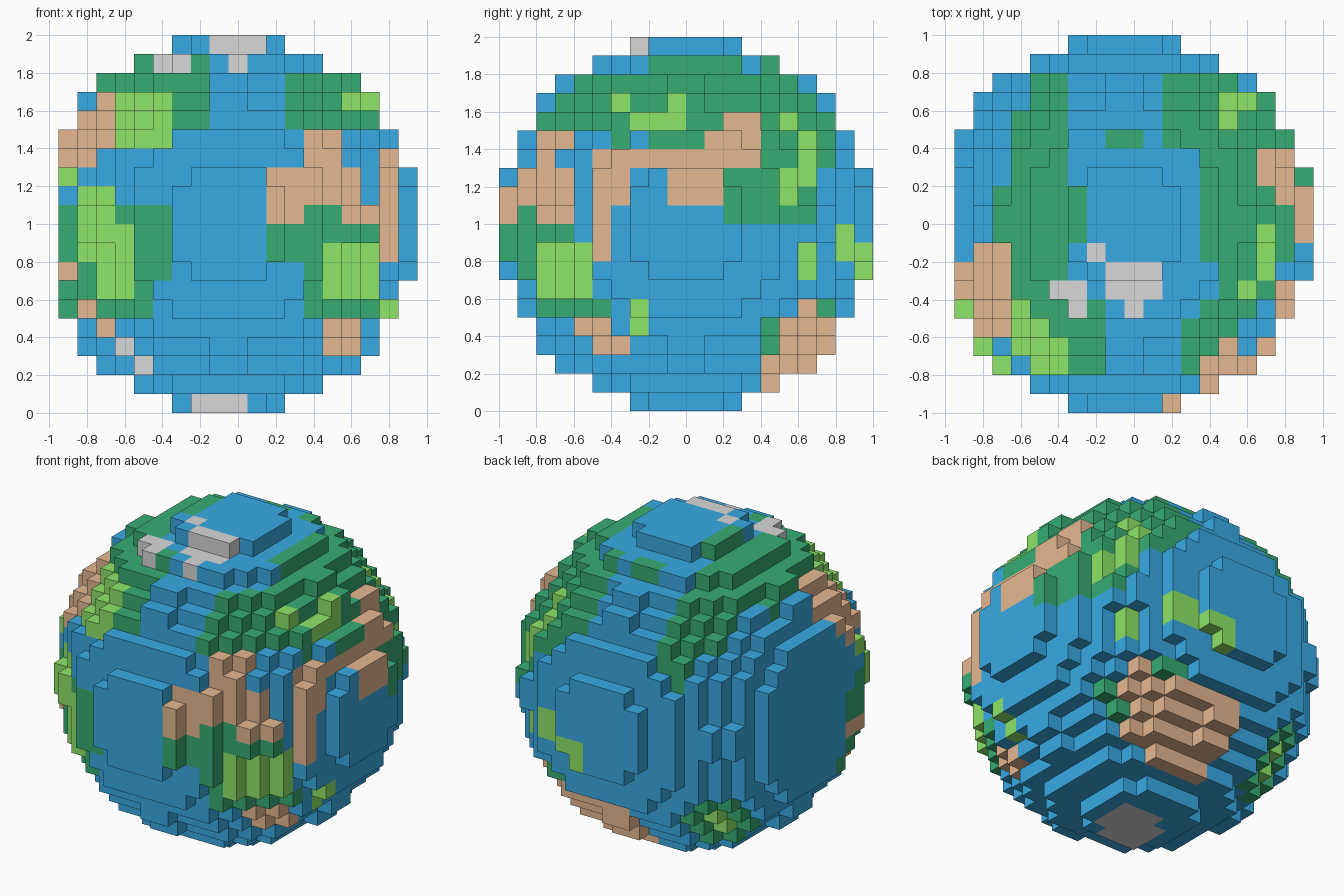
import bpy, bmesh

if "Cube" in bpy.data.objects:
    bpy.data.objects.remove(bpy.data.objects["Cube"])

S = 0.1                      # cube size
NX, NY, NZ = 19, 20, 20      # grid; the ball is one layer short on its left side


def linear(c):
    return tuple(((v / 255 + 0.055) / 1.055) ** 2.4 for v in c) + (1.0,)


PARTS = {                    # object: (material, sRGB)
    'ocean': ("ocean blue", (56, 171, 228)),
    'forest': ("forest green", (55, 172, 115)),
    'grassland': ("light green", (142, 229, 104)),
    'desert': ("sand tan", (229, 184, 145)),
    'ice': ("ice grey", (216, 216, 216)),
}

# Land patches per view: first and last column, first and last row.
# Later terrains cover earlier ones.
FRONT = {
    'forest': [(2, 7, 15, 18), (12, 16, 15, 17), (0, 5, 7, 10), (0, 4, 5, 6),
               (11, 16, 8, 9), (13, 16, 5, 7), (13, 14, 10, 10)],
    'grassland': [(3, 5, 14, 16), (1, 2, 8, 11), (2, 3, 6, 9), (14, 16, 6, 8),
                  (15, 16, 16, 16), (0, 0, 12, 12), (17, 17, 5, 5)],
    'desert': [(0, 1, 13, 15), (2, 2, 14, 16), (0, 0, 7, 7), (11, 15, 11, 12),
               (11, 12, 10, 10), (15, 17, 10, 10), (17, 17, 8, 13),
               (13, 14, 13, 14), (14, 15, 3, 4)],
    'ice': [(8, 10, 19, 19), (5, 6, 18, 18), (9, 9, 18, 18)],
}
RIGHT = {
    'forest': [(12, 16, 10, 12), (4, 17, 13, 14), (14, 14, 3, 4), (17, 17, 5, 5)],
    'grassland': [(16, 16, 12, 14), (15, 15, 11, 12), (18, 18, 8, 9),
                  (19, 19, 7, 8), (16, 16, 7, 8), (7, 7, 4, 5)],
    'desert': [(4, 13, 13, 13), (11, 13, 14, 14), (5, 6, 11, 12), (9, 11, 11, 12),
               (15, 17, 3, 4), (14, 16, 1, 2), (16, 16, 5, 5)],
}
TOP = {
    'forest': [(3, 5, 4, 15), (2, 6, 9, 11), (11, 16, 14, 17), (13, 16, 8, 13),
               (14, 16, 5, 7), (4, 5, 16, 17), (8, 9, 14, 14)],
    'grassland': [(16, 16, 7, 9), (14, 14, 15, 16), (15, 15, 6, 6)],
    'desert': [(1, 2, 5, 8), (16, 16, 12, 13)],
    'ice': [(8, 10, 6, 7), (5, 6, 6, 6), (7, 7, 8, 8)],
}


def patch(view, u, v):
    found = 'ocean'
    for terrain, patches in view.items():
        if any(a <= u <= b and c <= v <= d for a, b, c, d in patches):
            found = terrain
    return found


# Ball of cubes
ball = {(i, j, k) for i in range(NX) for j in range(NY) for k in range(NZ)
        if (i - 8.5) ** 2 + (j - 9.5) ** 2 + (k - 9.5) ** 2 <= 100}


def terrain_of(i, j, k):
    """Take the colour from the view that shows this cube best."""
    if k == 0 and 7 <= i <= 10 and 7 <= j <= 10 and abs(i - j) < 3:
        return 'ice'                                 # ice under the ball
    seen_in_front = not any((i, n, k) in ball for n in range(j))
    if seen_in_front:
        if i + k == 6 and 1 <= i <= 4:               # slanting island chain
            return 'desert' if i < 3 else 'ice'
        return patch(FRONT, i, k)
    if k >= 15 or (i < 9 and k >= 10):
        return patch(TOP, i, j)
    if i >= (8 if k < 5 else 10):
        return patch(RIGHT, j, k)
    gap = (i - 3) ** 2 + (j - 14.5) ** 2 + (k - 3.5) ** 2
    if gap < 5:                                      # island low at the back
        return 'grassland' if gap < 1.3 else 'forest'
    return patch(FRONT, i, k) if j < 7 else 'ocean'


# One object per terrain, made of the exposed cube faces only
meshes = {name: bmesh.new() for name in PARTS}
for cell in sorted(ball):
    bm = None
    for axis in range(3):
        for side in (0, 1):
            near = list(cell)
            near[axis] += 2 * side - 1
            if tuple(near) in ball:
                continue
            bm = bm or meshes[terrain_of(*cell)]
            u, v = (axis + 1) % 3, (axis + 2) % 3
            corners = []
            for du, dv in ((0, 0), (1, 0), (1, 1), (0, 1)):
                p = list(cell)
                p[axis] += side
                p[u] += du
                p[v] += dv
                corners.append((p[0] * S - 0.95, p[1] * S - 1, p[2] * S))
            if not side:
                corners.reverse()
            bm.faces.new([bm.verts.new(c) for c in corners])

for name, (mat_name, rgb) in PARTS.items():
    bm = meshes[name]
    bmesh.ops.remove_doubles(bm, verts=bm.verts, dist=0.001)
    mesh = bpy.data.meshes.new(name)
    bm.to_mesh(mesh)
    bm.free()
    mat = bpy.data.materials.new(mat_name)
    mat.diffuse_color = linear(rgb)
    mat.use_nodes = True
    mat.node_tree.nodes["Principled BSDF"].inputs["Base Color"].default_value = mat.diffuse_color
    mesh.materials.append(mat)
    bpy.context.collection.objects.link(bpy.data.objects.new(name, mesh))
